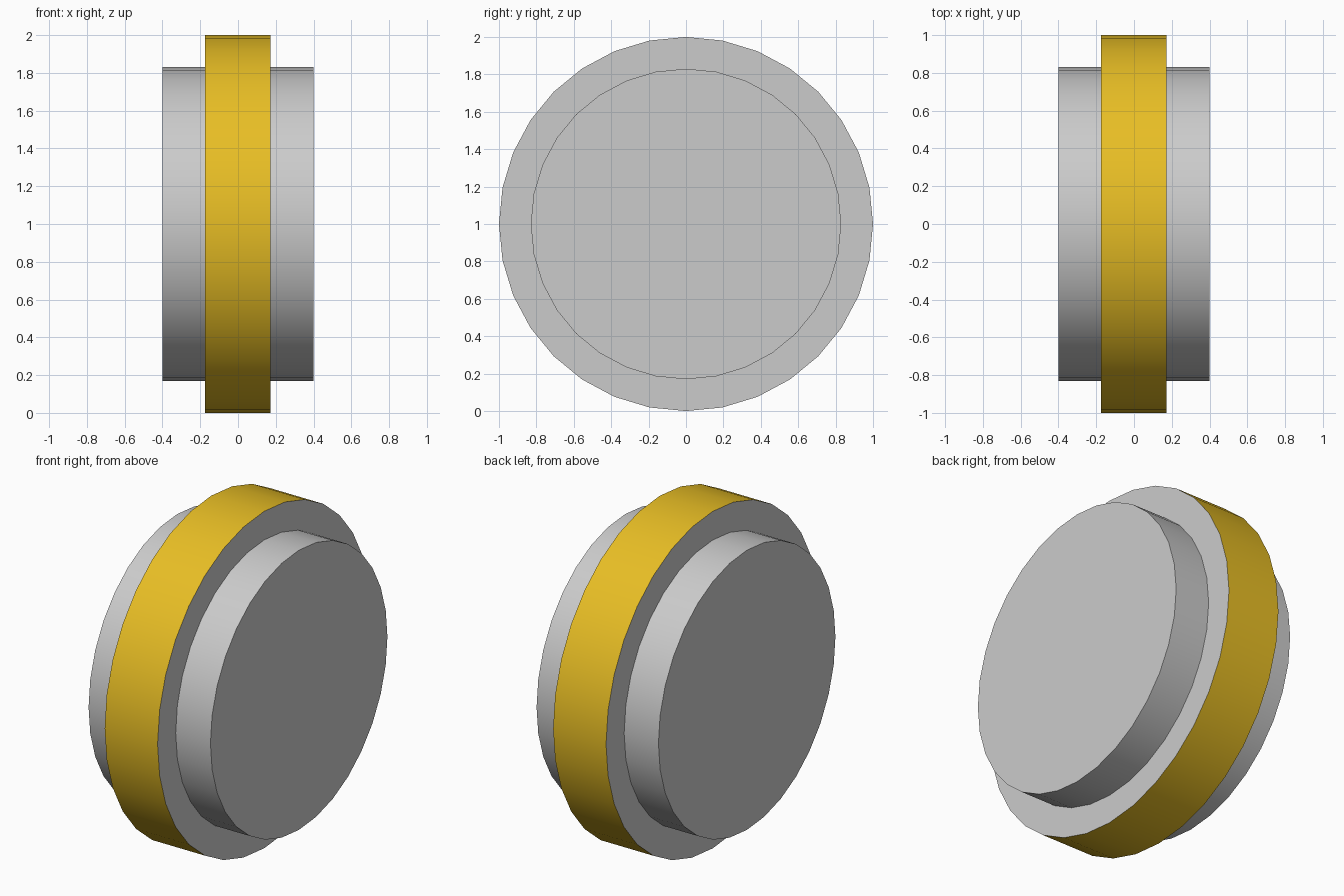
import bpy, bmesh
from math import sin, cos, tau, radians

if "Cube" in bpy.data.objects:
    bpy.data.objects.remove(bpy.data.objects["Cube"])

SIDES = 32
CORE_R, RIM_R = 0.83, 1.0
# stepped profile along the axle: (x, radius)
PROFILE = [(-0.40, CORE_R), (-0.175, CORE_R), (-0.175, RIM_R),
           (0.172, RIM_R), (0.172, CORE_R), (0.40, CORE_R)]
RIM_SEGMENT = 2


def lathe_x(name, profile, centre_z, coloured_segment, material):
    """Revolve a profile around the x axis, closing both ends."""
    bm = bmesh.new()
    rings = [[bm.verts.new((x, r * cos(tau * i / SIDES), centre_z + r * sin(tau * i / SIDES)))
              for i in range(SIDES)] for x, r in profile]
    for s, (a, b) in enumerate(zip(rings, rings[1:])):
        for i in range(SIDES):
            j = (i + 1) % SIDES
            face = bm.faces.new((a[i], a[j], b[j], b[i]))
            face.material_index = int(s == coloured_segment)
    bm.faces.new(rings[0])
    bm.faces.new(rings[-1])
    bmesh.ops.recalc_face_normals(bm, faces=bm.faces)
    mesh = bpy.data.meshes.new(name)
    bm.to_mesh(mesh)
    bm.free()
    mesh.materials.append(None)
    mesh.materials.append(material)
    obj = bpy.data.objects.new(name, mesh)
    bpy.context.collection.objects.link(obj)
    return obj


# yellow for the outer rim only
yellow = bpy.data.materials.new("yellow_rim")
yellow.diffuse_color = (0.807, 0.515, 0.018, 1)
yellow.use_nodes = True
yellow.node_tree.nodes["Principled BSDF"].inputs["Base Color"].default_value = yellow.diffuse_color

# stepped wheel: grey core and flanks, yellow rim
wheel = lathe_x("stepped_wheel", PROFILE, RIM_R, RIM_SEGMENT, yellow)
bpy.context.view_layer.objects.active = wheel
wheel.select_set(True)
bpy.ops.object.shade_smooth_by_angle(angle=radians(30))
